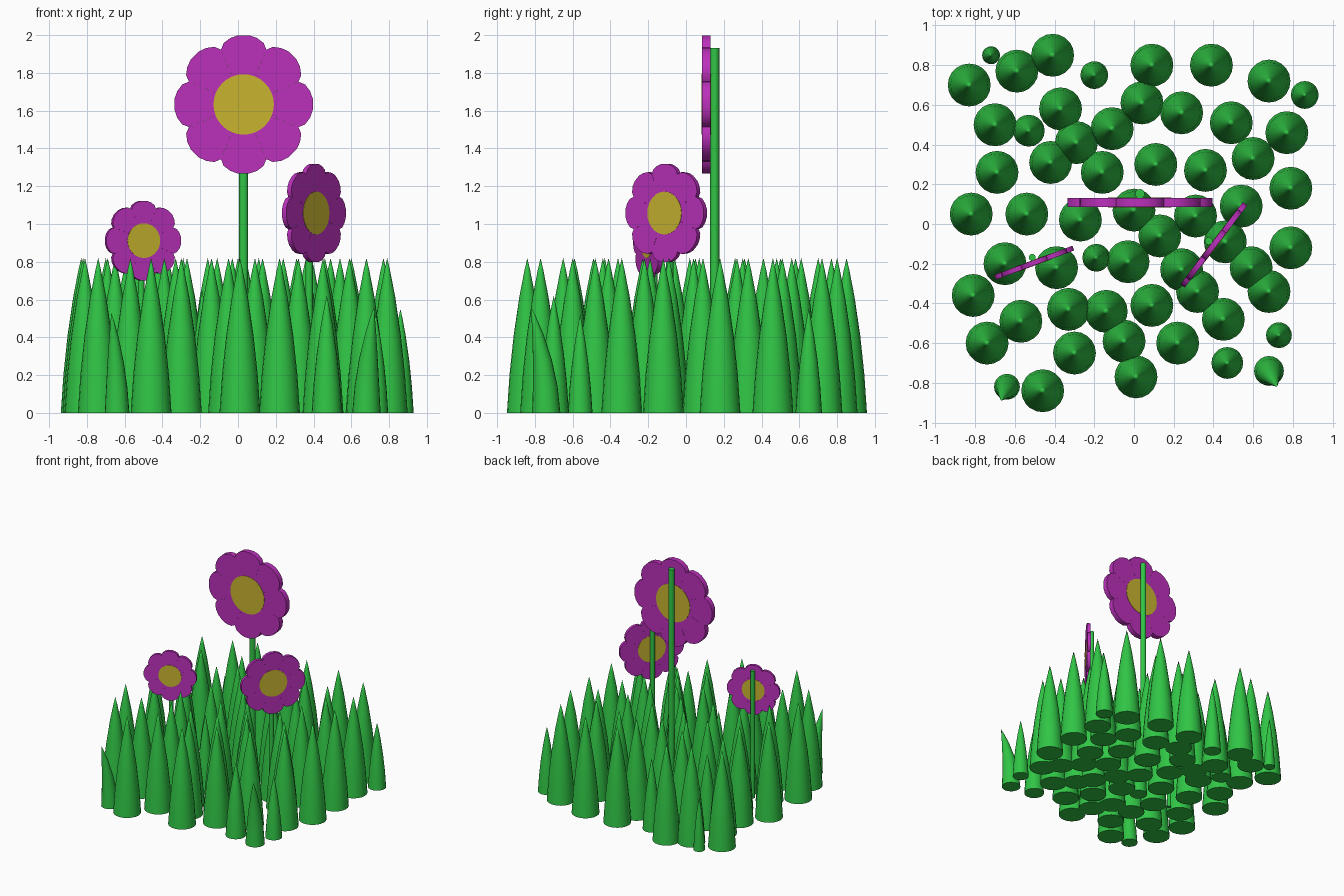
import bpy, bmesh, math
from mathutils import Matrix, Vector

if "Cube" in bpy.data.objects:
    bpy.data.objects.remove(bpy.data.objects["Cube"])


def material(name, rgb):
    m = bpy.data.materials.new(name)
    m.diffuse_color = (*rgb, 1)
    m.use_nodes = True
    m.node_tree.nodes["Principled BSDF"].inputs["Base Color"].default_value = m.diffuse_color
    return m


GREEN = material("leaf_green", (0.03, 0.56, 0.06))
PINK = material("petal_magenta", (0.50, 0.03, 0.50))
YELLOW = material("centre_yellow", (0.58, 0.46, 0.03))


def make_object(name, bm, mat, matrix=None):
    bmesh.ops.recalc_face_normals(bm, faces=bm.faces)
    me = bpy.data.meshes.new(name)
    bm.to_mesh(me)
    bm.free()
    ob = bpy.data.objects.new(name, me)
    bpy.context.collection.objects.link(ob)
    me.materials.append(mat)
    if matrix is not None:
        ob.matrix_world = matrix
    bpy.ops.object.select_all(action='DESELECT')
    ob.select_set(True)
    bpy.context.view_layer.objects.active = ob
    bpy.ops.object.shade_smooth_by_angle(angle=math.radians(40))
    return ob


# blade profile: (height fraction, radius fraction)
BLADE = [(0, 1), (0.25, 0.87), (0.5, 0.67), (0.75, 0.39), (0.92, 0.14)]


def add_blade(bm, x, y, r=0.108, h=0.82, lean=(0, 0), n=20):
    """Tapered blade with a closed base and an optional curved lean."""
    rings = []
    for t, f in BLADE:
        cx, cy = x + lean[0] * t * t, y + lean[1] * t * t
        rings.append([bm.verts.new((cx + r * f * math.cos(2 * math.pi * i / n),
                                    cy + r * f * math.sin(2 * math.pi * i / n), h * t))
                      for i in range(n)])
    for a, b in zip(rings, rings[1:]):
        for i in range(n):
            j = (i + 1) % n
            bm.faces.new((a[i], a[j], b[j], b[i]))
    tip = bm.verts.new((x + lean[0], y + lean[1], h))
    for i in range(n):
        bm.faces.new((rings[-1][i], rings[-1][(i + 1) % n], tip))
    bm.faces.new(rings[0][::-1])


# tall grass
TALL = [(-.83, .70), (-.59, .77), (-.41, .85), (-.70, .50), (-.37, .58), (-.29, .41), (-.42, .31),
        (-.69, .26), (-.11, .48), (-.16, .26), (.04, .61), (.09, .80), (.39, .80), (.68, .72),
        (.24, .56), (.49, .51), (.77, .46), (.11, .30), (.36, .27), (.60, .33), (.79, .18),
        (-.82, .05), (-.54, .05), (-.27, .02), (0, .07), (.31, .04), (.54, .09), (.13, -.06),
        (.46, -.09), (.79, -.12), (-.65, -.20), (-.39, -.22), (-.03, -.19), (.24, -.23),
        (.59, -.22), (-.81, -.36), (-.57, -.49), (-.33, -.43), (-.14, -.44), (.09, -.41),
        (.32, -.34), (.68, -.34), (.45, -.48), (-.74, -.60), (-.30, -.65), (-.05, -.59),
        (.22, -.60), (-.46, -.84), (.01, -.77)]
bm = bmesh.new()
for x, y in TALL:
    add_blade(bm, x, y)
make_object("tall_grass", bm, GREEN)

# short grass: x, y, radius, height, lean
SHORT = [(-.72, .85, .045, .45, (0, 0)), (-.20, .75, .07, .6, (0, 0)), (.86, .65, .07, .55, (0, 0)),
         (-.53, .47, .08, .62, (0, 0)), (-.19, -.17, .07, .65, (0, 0)), (.73, -.56, .065, .52, (0, 0)),
         (.47, -.70, .08, .62, (0, 0)), (.68, -.74, .075, .56, (.04, -.08)),
         (-.64, -.82, .065, .53, (-.03, -.07))]
bm = bmesh.new()
for blade in SHORT:
    add_blade(bm, *blade)
make_object("short_grass", bm, GREEN)


# half outline of one petal: (distance from centre, half width)
PETAL = [(0.05, 0.0205), (0.29, 0.12), (0.325, 0.106), (0.352, 0.07), (0.366, 0.03)]
DEPTH = 0.045


def flower(name, centre, normal, scale):
    """Eight flat petals, a round centre and a stem behind; local -y is the face."""
    n = Vector(normal).normalized()
    turn = Matrix.Rotation(math.atan2(n.x, -n.y), 4, 'Z')
    place = Matrix.Translation(centre) @ turn @ Matrix.Scale(scale, 4)
    thick = DEPTH * (1 if scale == 1 else 0.75 / scale * scale ** 0.5)

    outline = PETAL + [(r, -w) for r, w in reversed(PETAL)]
    bm = bmesh.new()
    for k in range(8):
        rot = Matrix.Rotation(k * math.pi / 4, 4, 'Y')
        f = bm.faces.new([bm.verts.new(rot @ Vector((w, -thick / 2, r))) for r, w in outline])
        ext = bmesh.ops.extrude_face_region(bm, geom=[f])
        verts = [v for v in ext["geom"] if isinstance(v, bmesh.types.BMVert)]
        bmesh.ops.translate(bm, verts=verts, vec=(0, thick, 0))
    make_object(name + "_petals", bm, PINK, place)

    bm = bmesh.new()
    bmesh.ops.create_cone(bm, cap_ends=True, segments=32, radius1=0.16, radius2=0.16,
                          depth=thick + 0.006, matrix=Matrix.Rotation(math.pi / 2, 4, 'X'))
    make_object(name + "_centre", bm, YELLOW, place)

    # stem from the ground to near the upper petal
    r = 0.024 * scale ** 0.6
    top = centre[2] + 0.30 * scale
    base = Vector(centre) - n * (thick * scale / 2 + r * 0.9)
    bm = bmesh.new()
    bmesh.ops.create_cone(bm, cap_ends=True, segments=16, radius1=r, radius2=r, depth=top,
                          matrix=Matrix.Translation((base.x, base.y, top / 2)))
    make_object(name + "_stem", bm, GREEN)


flower("large_flower", (0.03, 0.108, 1.633), (0, -1, 0), 1)
flower("medium_flower", (0.402, -0.105, 1.058), (0.8, -0.61, 0), 0.71)
flower("small_flower", (-0.503, -0.195, 0.912), (0.35, -0.94, 0), 0.575)
